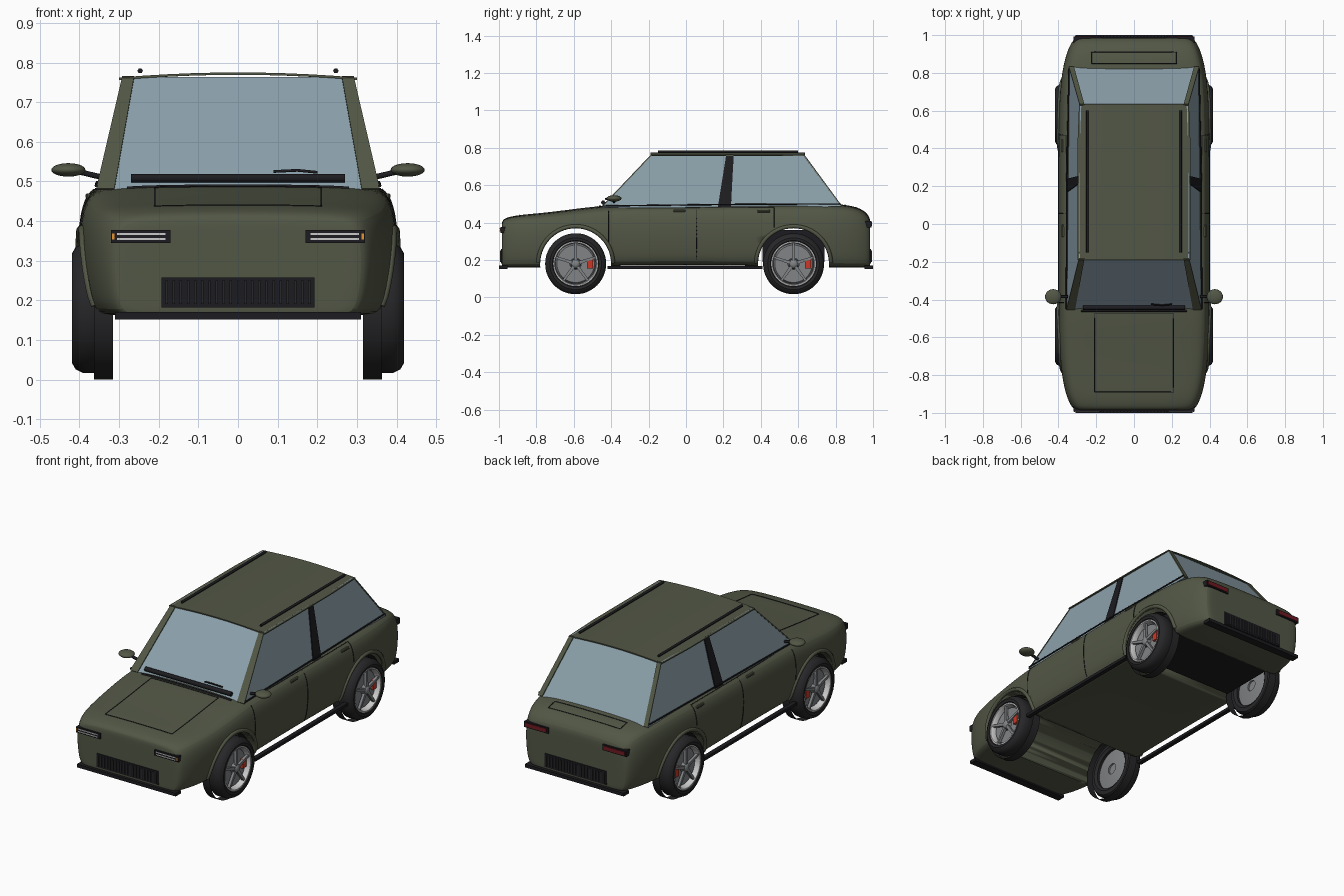
import bpy, bmesh, math
from mathutils import Vector
from mathutils.bvhtree import BVHTree

if "Cube" in bpy.data.objects:
    bpy.data.objects.remove(bpy.data.objects["Cube"])


def material(name, r, g, b):
    m = bpy.data.materials.new(name)
    m.diffuse_color = (r, g, b, 1)
    m.use_nodes = True
    m.node_tree.nodes["Principled BSDF"].inputs["Base Color"].default_value = m.diffuse_color
    return m


PAINT = material("olive_paint", .085, .095, .06)
BLACK = material("black_trim", .012, .012, .015)
RUBBER = material("rubber", .02, .02, .022)
GLASS = material("glass", .26, .35, .40)
SILVER = material("silver", .7, .7, .72)
STEEL = material("steel", .22, .23, .24)
RED = material("red", .6, .04, .02)
TAIL = material("tail_red", .16, .01, .015)
AMBER = material("amber", .8, .3, .03)


def mesh_obj(name, verts, faces, mat, smooth=True):
    bm = bmesh.new()
    vs = [bm.verts.new(v) for v in verts]
    for f in faces:
        bm.faces.new([vs[i] for i in f])
    bmesh.ops.recalc_face_normals(bm, faces=bm.faces)
    me = bpy.data.meshes.new(name)
    bm.to_mesh(me)
    bm.free()
    ob = bpy.data.objects.new(name, me)
    bpy.context.collection.objects.link(ob)
    me.materials.append(mat)
    if smooth:
        bpy.ops.object.select_all(action='DESELECT')
        bpy.context.view_layer.objects.active = ob
        ob.select_set(True)
        bpy.ops.object.shade_smooth_by_angle(angle=math.radians(35))
    return ob


def skin(name, rings, mat, caps=True):
    n = len(rings[0])
    faces = [(k * n + i, k * n + (i + 1) % n, (k + 1) * n + (i + 1) % n, (k + 1) * n + i)
             for k in range(len(rings) - 1) for i in range(n)]
    if caps:
        faces += [tuple(range(n)), tuple(range((len(rings) - 1) * n, len(rings) * n))]
    return mesh_obj(name, [v for r in rings for v in r], faces, mat)


def lathe(name, profile, cy, cz, mat, side=1, caps=False, segs=48):
    rings = [[(side * x, cy + r * math.cos(2 * math.pi * i / segs), cz + r * math.sin(2 * math.pi * i / segs))
              for i in range(segs)] for x, r in profile]
    return skin(name, rings, mat, caps)


def box(name, lo, hi, mat):
    v = [(x, y, z) for x in (lo[0], hi[0]) for y in (lo[1], hi[1]) for z in (lo[2], hi[2])]
    f = [(0, 1, 3, 2), (4, 6, 7, 5), (0, 4, 5, 1), (2, 3, 7, 6), (0, 2, 6, 4), (1, 5, 7, 3)]
    return mesh_obj(name, v, f, mat, False)


def panel(name, pts, mat, t=.004):
    ob = mesh_obj(name, pts, [tuple(range(len(pts)))], mat, False)
    s = ob.modifiers.new("thickness", 'SOLIDIFY')
    s.thickness, s.offset = t, 0
    return ob


def tube(name, pts, r, mat):
    cu = bpy.data.curves.new(name, 'CURVE')
    cu.dimensions, cu.bevel_depth, cu.bevel_resolution, cu.use_fill_caps = '3D', r, 1, True
    sp = cu.splines.new('POLY')
    sp.points.add(len(pts) - 1)
    for p, c in zip(sp.points, pts):
        p.co = (*c, 1)
    cu.materials.append(mat)
    ob = bpy.data.objects.new(name, cu)
    bpy.context.collection.objects.link(ob)
    bpy.ops.object.select_all(action='DESELECT')
    bpy.context.view_layer.objects.active = ob
    ob.select_set(True)
    bpy.ops.object.convert(target='MESH')
    return ob


AXLES = {"front": -.59, "rear": .575}
AZ = .18

# Body shell: y, half width, bottom, top
stations = [(-.985, .28, .18, .375), (-.985, .315, .16, .405), (-.965, .335, .16, .422), (-.9, .365, .16, .437),
            (-.78, .388, .16, .446), (-.6, .40, .16, .468), (-.45, .402, .168, .488), (-.2, .402, .172, .493),
            (.2, .402, .172, .496), (.55, .402, .165, .50), (.75, .392, .16, .50), (.88, .368, .16, .49),
            (.95, .34, .16, .465), (.985, .315, .16, .425), (.985, .28, .18, .39)]


def section(y, w, b, t):
    h = t - b
    half = [(.45 * w, b), (.84 * w, b), (.94 * w, b + .04 * h), (.98 * w, b + .25 * h), (w, b + .55 * h),
            (.985 * w, b + .78 * h), (.94 * w, b + .93 * h), (.84 * w, b + .99 * h), (.45 * w, t + .004)]
    return [(x, y, z) for x, z in half] + [(-x, y, z) for x, z in reversed(half)]


body = skin("body_shell", [section(*s) for s in stations], PAINT)
body.modifiers.new("smooth", 'SUBSURF').levels = 2
body.modifiers["smooth"].render_levels = 2
for end, cy in AXLES.items():
    cut = lathe(end + "_arch_cutter", [(-.6, .19), (.6, .19)], cy, AZ, PAINT, caps=True, segs=64)
    cut.hide_render = True
    cut.hide_set(True)
    m = body.modifiers.new(end + "_arch", 'BOOLEAN')
    m.object, m.operation, m.solver = cut, 'DIFFERENCE', 'EXACT'
box("rear_axle_liner", (-.31, .41, .19), (.31, .74, .36), BLACK)

bpy.context.view_layer.update()
tree = BVHTree.FromObject(body, bpy.context.evaluated_depsgraph_get())


def seam(name, pts, direction, r=.0025, mat=BLACK, n=14):
    """Tube laid on the body along a projected polyline."""
    d, out = Vector(direction), []
    for a, b in zip(pts, pts[1:]):
        for i in range(n + 1):
            hit = tree.ray_cast(Vector(a).lerp(Vector(b), i / n) - d * 2, d)[0]
            if hit and (not out or (hit - out[-1]).length > 1e-4):
                out.append(hit)
    tube(name, out, r, mat)


# Bonnet, boot and cowl seams
def rect(x, y0, y1):
    return [(-x, y0, .4), (x, y0, .4), (x, y1, .4), (-x, y1, .4), (-x, y0, .4)]


seam("bonnet_seam", rect(.21, -.89, -.475), (0, 0, -1))
seam("boot_seam", rect(.225, .85, .91), (0, 0, -1))
seam("cowl_strip", [(-.28, -.46, .4), (.28, -.46, .4)], (0, 0, -1), .006)

# Greenhouse glass
base = [(-.355, -.45, .48), (.355, -.45, .48), (.342, .83, .485), (-.342, .83, .485)]
top = [(-.29, -.18, .763), (.29, -.18, .763), (.285, .625, .763), (-.285, .625, .763)]
skin("window_glass", [base, top], GLASS).data.shade_flat()

# Crowned roof
xs = [-.30 + .06 * i for i in range(11)]
rings = []
for y, k in ((-.19, 1), (.1, 1), (.4, 1), (.635, .97)):
    crown = [(x * k, y, .762 + .013 * (1 - (x / .3) ** 2)) for x in xs]
    rings.append(crown + [(x, y2, z - .006) for x, y2, z in reversed(crown)])
skin("roof", rings, PAINT)

for s, side in ((1, "right"), (-1, "left")):
    # Pillars and window trim
    panel(side + "_front_pillar", [(s * .358, -.453, .48), (s * .292, -.183, .764), (s * .262, -.183, .764),
                                   (s * .312, -.453, .48)], PAINT, .006)
    panel(side + "_rear_pillar", [(s * .345, .832, .487), (s * .287, .629, .764), (s * .262, .629, .764),
                                  (s * .318, .832, .487)], PAINT, .006)
    panel(side + "_centre_pillar", [(s * .350, .17, .48), (s * .350, .24, .48), (s * .289, .255, .762),
                                    (s * .289, .215, .762)], BLACK, .008)
    tube(side + "_belt_trim", [(s * .358, -.45, .489), (s * .356, .2, .497), (s * .344, .825, .50)], .004, BLACK)
    # Roof rail
    tube(side + "_roof_rail", [(s * .247, -.15, .779), (s * .247, .6, .779)], .007, BLACK)
    # Door seams and handles
    d = (-s, 0, 0)
    for i, (y, z) in enumerate(((-.415, .19), (.055, .2), (.47, .375))):
        seam(f"{side}_door_seam_{i}", [(0, y, z), (0, y, .48)], d)
    seam(side + "_door_top_seam", [(0, -.415, .478), (0, .47, .482)], d, .002)
    for i, y in enumerate((-.035, .415)):
        x = abs(tree.ray_cast(Vector((s * 2, y, .463)), Vector(d))[0].x)
        h = box(f"{side}_door_handle_{i}", (s * (x - .01), y - .033, .457), (s * (x + .006), y + .033, .469), PAINT)
        h.modifiers.new("round", 'BEVEL').width = .003
        tube(f"{side}_handle_shadow_{i}", [(s * (x + .003), y - .033, .456), (s * (x + .003), y + .033, .456)],
             .002, BLACK)
    # Sill
    box(side + "_sill", (s * .378, -.42, .152), (s * .402, .41, .168), BLACK)
    # Mirror
    tube(side + "_mirror_arm", [(s * .35, -.385, .512), (s * .40, -.385, .524)], .008, BLACK)
    bpy.ops.mesh.primitive_uv_sphere_add(segments=24, ring_count=14, location=(s * .428, -.385, .529))
    mir = bpy.context.object
    mir.name, mir.scale = side + "_mirror", (.043, .04, .017)
    mir.data.materials.append(PAINT)
    bpy.ops.object.shade_smooth()
    # Headlights and tail lights
    box(side + "_headlight", (s * .17, -.993, .345), (s * .32, -.94, .377), BLACK)
    for z in (.352, .365):
        box(side + "_headlight_strip", (s * .183, -.996, z), (s * .305, -.98, z + .005), SILVER)
    box(side + "_indicator", (s * .312, -.995, .353), (s * .318, -.98, .369), AMBER)
    box(side + "_tail_light", (s * .17, .94, .375), (s * .32, .992, .408), BLACK)
    box(side + "_tail_lens", (s * .18, .98, .381), (s * .312, .995, .402), TAIL)

    for end, cy in AXLES.items():
        n = f"{end}_{side}_"
        # Arch lip
        arc = [(0, cy + .2 * math.cos(a), AZ + .2 * math.sin(a))
               for a in (math.radians(2 + 176 * i / 28) for i in range(29))]
        seam(n + "arch_lip", arc, d, .011, PAINT, 1)
        # Tyre, inner tread band and wheel
        lathe(n + "tyre", [(.335, .115), (.325, .13), (.328, .152), (.345, .163), (.392, .163), (.41, .154),
                           (.419, .138), (.417, .124), (.405, .117), (.335, .115)], cy, AZ, RUBBER, s)
        lathe(n + "tread_band", [(.315, .18), (.363, .18)], cy, AZ, RUBBER, s, segs=64)
        lathe(n + "rim", [(.37, .108), (.405, .108), (.413, .113), (.413, .12), (.40, .121)], cy, AZ, SILVER, s)
        lathe(n + "brake_disc", [(.35, .116), (.345, .09), (.34, .03), (.388, .03), (.388, .1), (.36, .116)],
              cy, AZ, STEEL, s, True)
        lathe(n + "hub", [(.385, .028), (.405, .024), (.412, .016), (.415, .008)], cy, AZ, STEEL, s, True, 24)
        for k in range(5):
            a = math.pi / 2 + k * 2 * math.pi / 5
            u, v = (math.cos(a), math.sin(a)), (-math.sin(a), math.cos(a))
            ring = [[(s * x, cy + u[0] * r + v[0] * w, AZ + u[1] * r + v[1] * w)
                     for x, w in ((.393, -h), (.408, -h), (.408, h), (.393, h))] for r, h in ((.015, .009), (.112, .006))]
            skin(f"{n}spoke_{k}", ring, STEEL)
        box(n + "brake_caliper", (s * .38, cy + .06, AZ - .025), (s * .402, cy + .092, AZ + .028), RED)

# Grilles and bumper lips, front and rear
for e, end in ((-1, "front"), (1, "rear")):
    box(end + "_grille", (-.193, e * .95, .182), (.193, e * .99, .258), BLACK)
    for i in range(21):
        x = -.18 + .018 * i
        box(f"{end}_grille_fin_{i}", (x - .003, e * .985, .19), (x + .003, e * .994, .25), RUBBER)
    box(end + "_bumper_lip", (-.31, e * .955, .152), (.31, e, .17), BLACK)

# Cowl bar and wiper
tube("cowl_bar", [(-.27, -.443, .508), (.27, -.443, .508)], .012, BLACK)
tube("wiper", [(.09, -.425, .525), (.15, -.43, .528), (.2, -.425, .523)], .004, BLACK)
